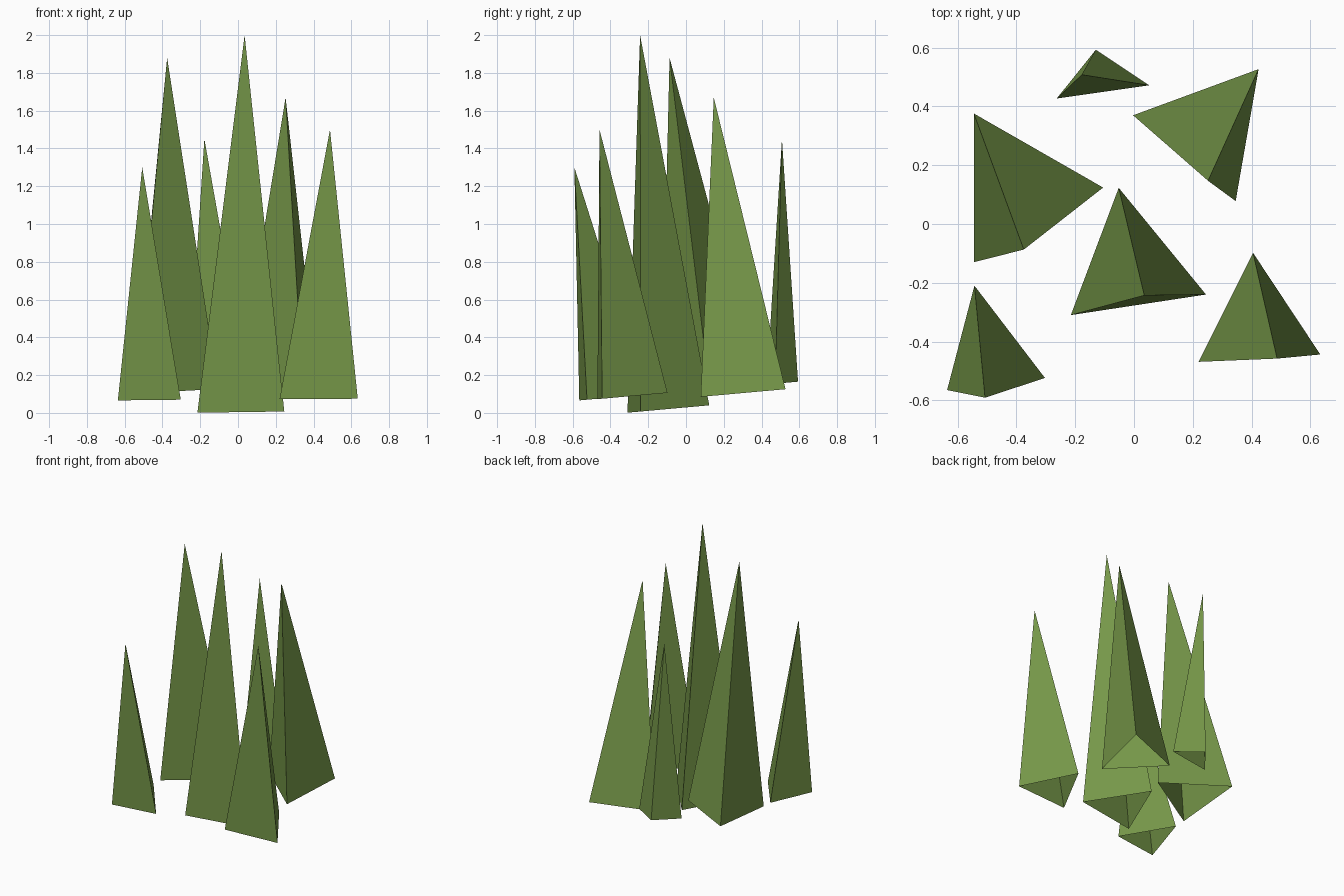
import bpy

if "Cube" in bpy.data.objects:
    bpy.data.objects.remove(bpy.data.objects["Cube"])

# One flat green for the whole tuft
green = bpy.data.materials.new("grass_green")
green.diffuse_color = (0.18, 0.31, 0.066, 1)
green.use_nodes = True
green.node_tree.nodes["Principled BSDF"].inputs["Base Color"].default_value = green.diffuse_color

SLOPE = 0.09  # every root rim tilts up towards the back


def blade(name, root_height, rim, tip):
    """Three-sided spike, open underneath; rim is counter-clockwise in x, y."""
    verts = [(x, y, root_height + SLOPE * y) for x, y in rim] + [tip]
    n = len(rim)
    faces = [(i, (i + 1) % n, n) for i in range(n)]
    mesh = bpy.data.meshes.new(name)
    mesh.from_pydata(verts, [], faces)
    mesh.materials.append(green)
    bpy.context.collection.objects.link(bpy.data.objects.new(name, mesh))


# Blades: root height at y = 0, root corners, tip
blade("centre_blade", 0.029, [(-0.215, -0.31), (0.245, -0.24), (-0.052, 0.123)],
      (0.035, -0.243, 2.0))
blade("left_blade", 0.115, [(-0.545, 0.376), (-0.545, -0.13), (-0.105, 0.124)],
      (-0.375, -0.087, 1.88))
blade("right_back_blade", 0.078, [(-0.003, 0.37), (0.346, 0.078), (0.424, 0.527)],
      (0.252, 0.147, 1.67))
blade("right_front_blade", 0.115, [(0.22, -0.469), (0.634, -0.444), (0.405, -0.098)],
      (0.487, -0.458, 1.5))
blade("left_front_blade", 0.117, [(-0.636, -0.565), (-0.303, -0.524), (-0.543, -0.21)],
      (-0.507, -0.591, 1.3))
blade("back_blade", 0.112, [(-0.263, 0.427), (0.052, 0.472), (-0.13, 0.593)],
      (-0.178, 0.508, 1.45))
